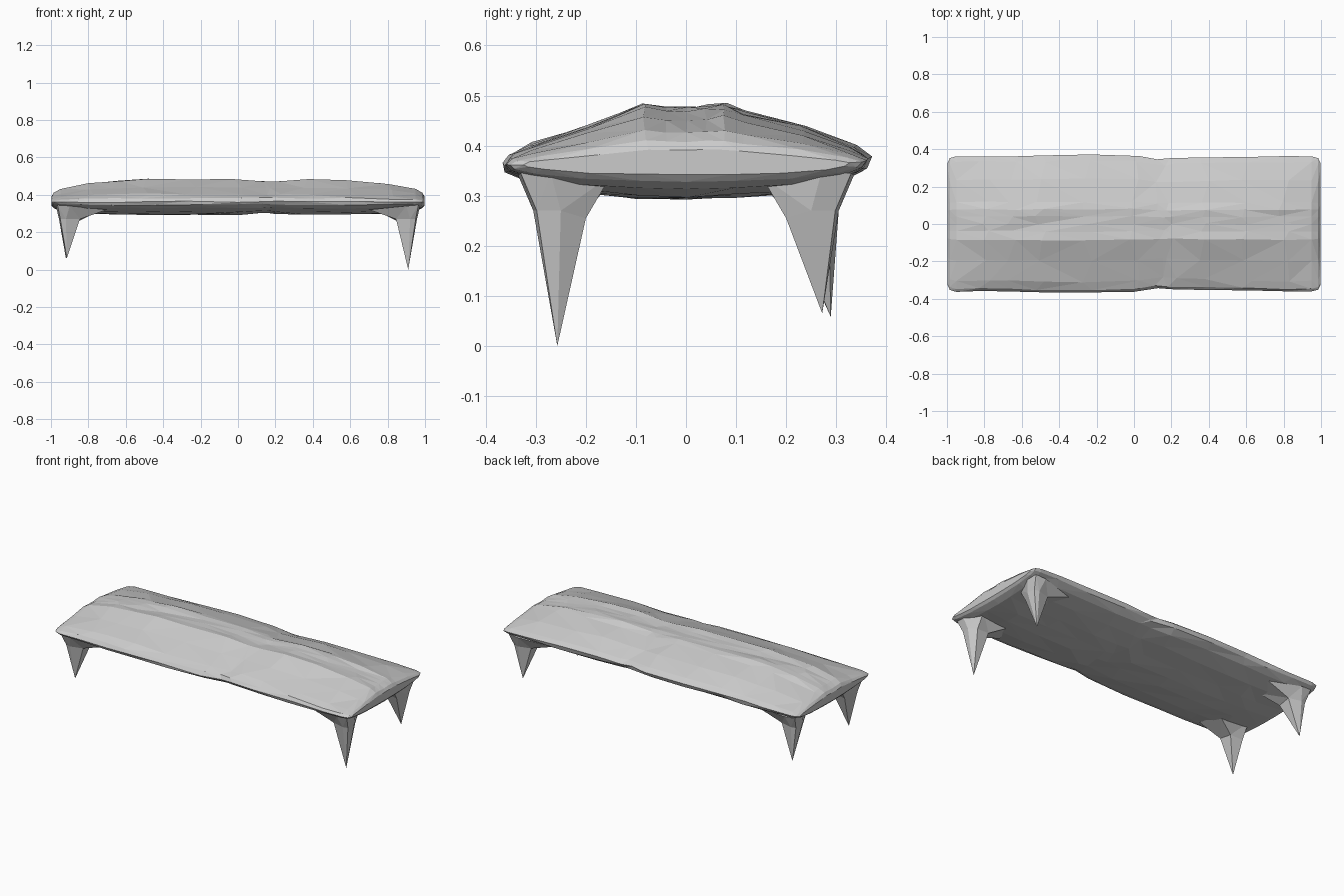
import bpy, bmesh, random

random.seed(4)
if "Cube" in bpy.data.objects:
    bpy.data.objects.remove(bpy.data.objects["Cube"])

stone = bpy.data.materials.new("plain grey")
stone.use_nodes = True
GREY = (0.6, 0.6, 0.6, 1)
stone.diffuse_color = GREY
stone.node_tree.nodes["Principled BSDF"].inputs["Base Color"].default_value = GREY


def finish(name, bm):
    """Facet a bmesh and turn it into an object."""
    bmesh.ops.recalc_face_normals(bm, faces=bm.faces)
    bmesh.ops.triangulate(bm, faces=bm.faces)
    mesh = bpy.data.meshes.new(name)
    bm.to_mesh(mesh)
    bm.free()
    mesh.materials.append(stone)
    obj = bpy.data.objects.new(name, mesh)
    bpy.context.collection.objects.link(obj)


def loft(name, rings, tip=None):
    """Skin closed rings, capping both ends or closing the last on a tip."""
    bm = bmesh.new()
    loops = [[bm.verts.new(p) for p in ring] for ring in rings]
    for a, b in zip(loops, loops[1:]):
        for i in range(len(a)):
            j = (i + 1) % len(a)
            bm.faces.new((a[i], a[j], b[j], b[i]))
    bm.faces.new(loops[0])
    if tip:
        end, last = bm.verts.new(tip), loops[-1]
        for i in range(len(last)):
            bm.faces.new((last[i], last[(i + 1) % len(last)], end))
    else:
        bm.faces.new(loops[-1])
    finish(name, bm)


# Slab: a rough domed section (y, z) swept along x
MID = 0.362
section = [(-.37, .362), (-.355, .383), (-.31, .404), (-.20, .44), (-.085, .485),
           (-.04, .477), (0, .476), (.04, .480), (.08, .482), (.12, .468),
           (.24, .437), (.34, .398), (.37, .378), (.36, .354), (.32, .33),
           (.22, .307), (.1, .297), (0, .293), (-.1, .297), (-.22, .307),
           (-.32, .328), (-.36, .346)]
# x, width scale, dome scale, belly scale
stations = [(-.997, .88, .25, .3), (-.985, .95, .4, .5), (-.95, .98, .56, .72),
            (-.8, .975, .83, .93), (-.65, .98, .92, 1), (-.5, .985, 1, 1),
            (-.25, 1, .99, .98), (0, .985, .96, .95), (.14, .925, .92, .88),
            (.2, .94, .91, .93), (.38, .955, .98, 1), (.6, .97, .93, 1),
            (.8, .98, .79, .93), (.95, .975, .56, .72), (.985, .95, .4, .5),
            (.997, .88, .25, .3)]
rings = []
for x, wide, dome, belly in stations:
    wobble = 0.004 if abs(x) < 0.9 else 0.001
    ring = []
    for y, z in section:
        scale = dome if z > MID else belly
        slide = random.uniform(-.03, .03) if abs(x) < 0.9 else 0
        ring.append((x + slide,
                     y * wide + random.uniform(-wobble, wobble),
                     MID + (z - MID) * scale + random.uniform(-wobble, wobble)))
    rings.append(ring)
loft("slab", rings)

# Legs: flared spikes, rings given as outward (x, y, z) in one quarter
root = [(.975, .27, .345), (.965, .33, .345), (.90, .335, .34),
        (.70, .29, .32), (.74, .16, .315), (.93, .15, .34)]
knee = [(.957, .25, .27), (.95, .298, .27), (.92, .305, .27),
        (.845, .285, .27), (.85, .205, .26), (.93, .20, .255)]
tips = {"front_left_leg": (.91, -.257, 0), "front_right_leg": (-.915, -.262, .06),
        "back_left_leg": (.91, .272, .065), "back_right_leg": (-.92, .289, .058)}
for name, tip in tips.items():
    sx, sy = (1 if tip[0] > 0 else -1), (1 if tip[1] > 0 else -1)
    legs = [[(sx * x, sy * y, z) for x, y, z in ring] for ring in (root, knee)]
    loft(name, legs, tip)
